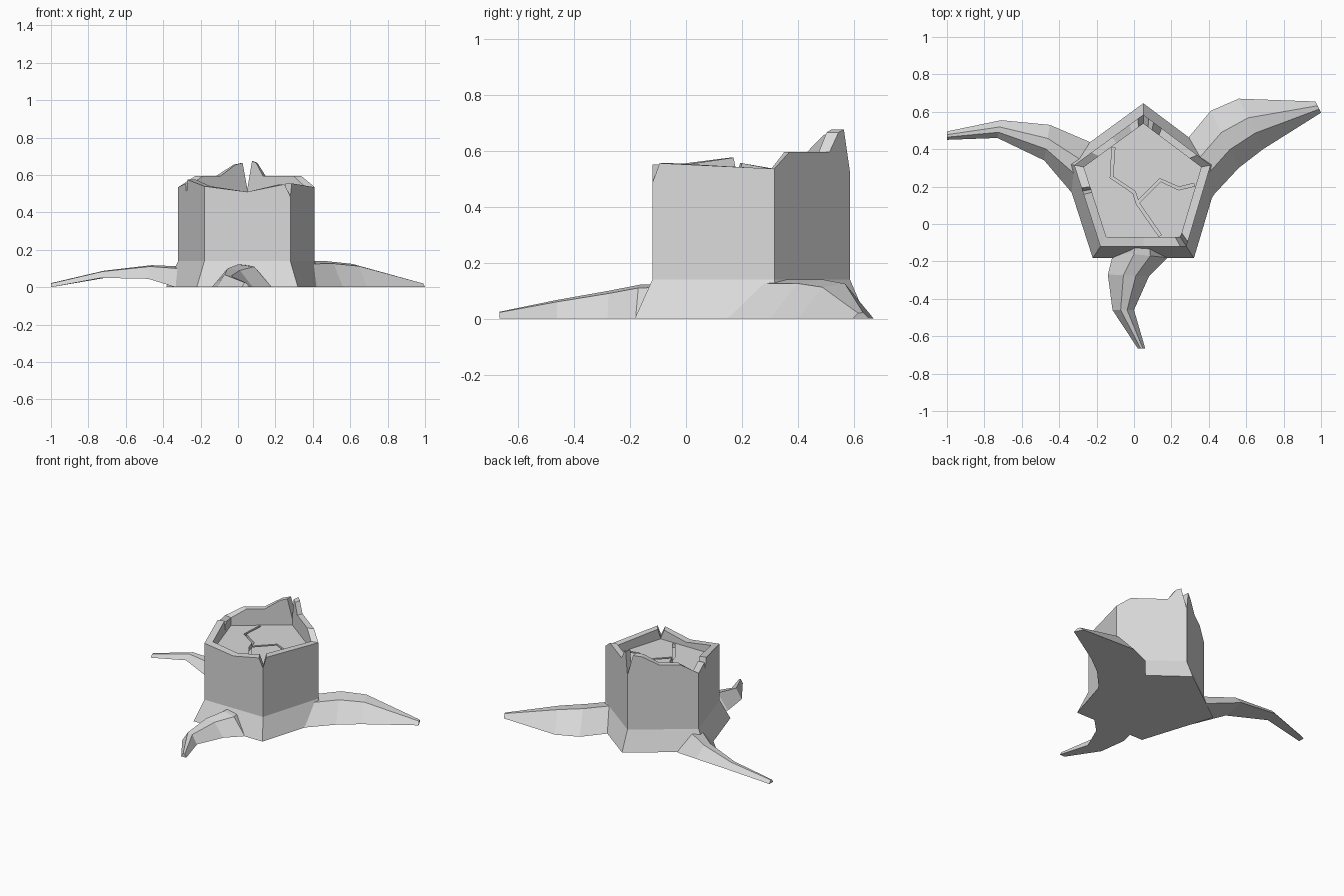
import bpy, bmesh
from mathutils import Vector

cube = bpy.data.objects.get("Cube")
if cube:
    bpy.data.objects.remove(cube, do_unlink=True)

grey = bpy.data.materials.new("stump_grey")
grey.use_nodes = True
COLOUR = (0.7, 0.7, 0.7, 1)
grey.diffuse_color = COLOUR
grey.node_tree.nodes["Principled BSDF"].inputs["Base Color"].default_value = COLOUR


def loft(name, rings, closed_loop=False):
    """Bridge equal-length point rings and cap both ends."""
    bm = bmesh.new()
    loops = [[bm.verts.new(p) for p in ring] for ring in rings]
    n = len(loops[0])
    for a, b in zip(loops, loops[1:]):
        for i in range(n):
            j = (i + 1) % n
            bm.faces.new((a[i], a[j], b[j], b[i]))
    bm.faces.new(loops[0])
    bm.faces.new(loops[-1])
    bmesh.ops.recalc_face_normals(bm, faces=bm.faces)
    mesh = bpy.data.meshes.new(name)
    bm.to_mesh(mesh)
    bm.free()
    mesh.materials.append(grey)
    obj = bpy.data.objects.new(name, mesh)
    bpy.context.collection.objects.link(obj)
    return obj


# Five-sided trunk: corners run front-left, front-right, right, back, left
CENTRE = Vector((0.05, 0.24))
CORNERS = [Vector(c) for c in
           ((-0.18, -0.12), (0.28, -0.12), (0.41, 0.315), (0.05, 0.585), (-0.32, 0.315))]
FLOOR = 0.48

# Broken rim: for each side, (position along side, height)
RIM = [
    [(0, 0.54), (0.5, 0.51), (0.93, 0.55)],
    [(0, 0.485), (0.06, 0.555)],
    [(0, 0.535), (0.2, 0.595), (0.73, 0.595), (0.85, 0.665), (0.92, 0.675)],
    [(0, 0.525), (0.08, 0.665), (0.2, 0.655), (0.45, 0.595), (0.75, 0.595)],
    [(0, 0.535), (0.28, 0.555), (0.32, 0.5), (0.36, 0.575)],
]
outline = [(CORNERS[s].lerp(CORNERS[(s + 1) % 5], t), z)
           for s, side in enumerate(RIM) for t, z in side]


def trunk_ring(scale, height=None):
    ring = []
    for p, z in outline:
        q = CENTRE + (p - CENTRE) * scale
        ring.append((q.x, q.y, z if height is None else height))
    return ring


trunk = loft("trunk", [
    trunk_ring(1.175, 0), trunk_ring(1, 0.14), trunk_ring(1),
    trunk_ring(0.86), trunk_ring(0.86, FLOOR),
])


# Cracks cut into the sunken top
def crack(path, half_width=0.008):
    pts = [Vector(p) for p in path]
    rings = []
    for i, p in enumerate(pts):
        d = (pts[min(i + 1, len(pts) - 1)] - pts[max(i - 1, 0)]).normalized()
        side = Vector((-d.y, d.x)) * half_width
        a, b = p + side, p - side
        low, high = FLOOR - 0.03, FLOOR + 0.015
        rings.append([(a.x, a.y, low), (b.x, b.y, low), (b.x, b.y, high), (a.x, a.y, high)])
    cutter = loft("crack_cutter", rings)
    cutter.hide_render = True
    mod = trunk.modifiers.new("crack", "BOOLEAN")
    mod.operation = "DIFFERENCE"
    mod.solver = "EXACT"
    mod.object = cutter
    bpy.context.view_layer.objects.active = trunk
    bpy.ops.object.modifier_apply(modifier=mod.name)
    bpy.data.objects.remove(cutter, do_unlink=True)


crack([(-0.11, 0.41), (-0.12, 0.25), (0, 0.17), (0.02, 0.11), (0.14, -0.063)])
crack([(0.015, 0.11), (0.14, 0.235), (0.24, 0.19), (0.322, 0.21)])


# Roots: each section is (one ground edge, other ground edge, ridge height, lift)
def root(name, sections, ridge=(0.38, 0.68)):
    rings = []
    for a, b, h, lift in sections:
        a, b = Vector(a), Vector(b)
        r, s = a.lerp(b, ridge[0]), a.lerp(b, ridge[1])
        rings.append([(a.x, a.y, lift), (r.x, r.y, h),
                      (s.x, s.y, lift + (h - lift) * 0.9), (b.x, b.y, lift)])
    return loft(name, rings)


root("left_root", [
    ((0.2, 0.4), (0.36, 0.05), 0.135, 0),
    ((0.29, 0.46), (0.43, 0.16), 0.139, 0),
    ((0.41, 0.605), (0.56, 0.3), 0.14, 0),
    ((0.56, 0.67), (0.69, 0.4), 0.125, 0),
    ((0.97, 0.655), (1, 0.595), 0.022, 0),
])
root("right_root", [
    ((-0.2, 0.38), (-0.28, 0.1), 0.1, 0),
    ((-0.24, 0.44), (-0.335, 0.17), 0.11, 0),
    ((-0.45, 0.53), (-0.48, 0.34), 0.118, 0.045),
    ((-0.71, 0.555), (-0.73, 0.46), 0.088, 0.05),
    ((-1, 0.495), (-1, 0.45), 0.022, 0),
])
root("front_root", [
    ((-0.08, -0.05), (0.15, -0.05), 0.125, 0),
    ((-0.11, -0.15), (0.18, -0.18), 0.122, 0),
    ((-0.14, -0.27), (0.08, -0.28), 0.1, 0),
    ((-0.115, -0.46), (0, -0.46), 0.067, 0),
    ((0.02, -0.665), (0.06, -0.665), 0.025, 0),
])
